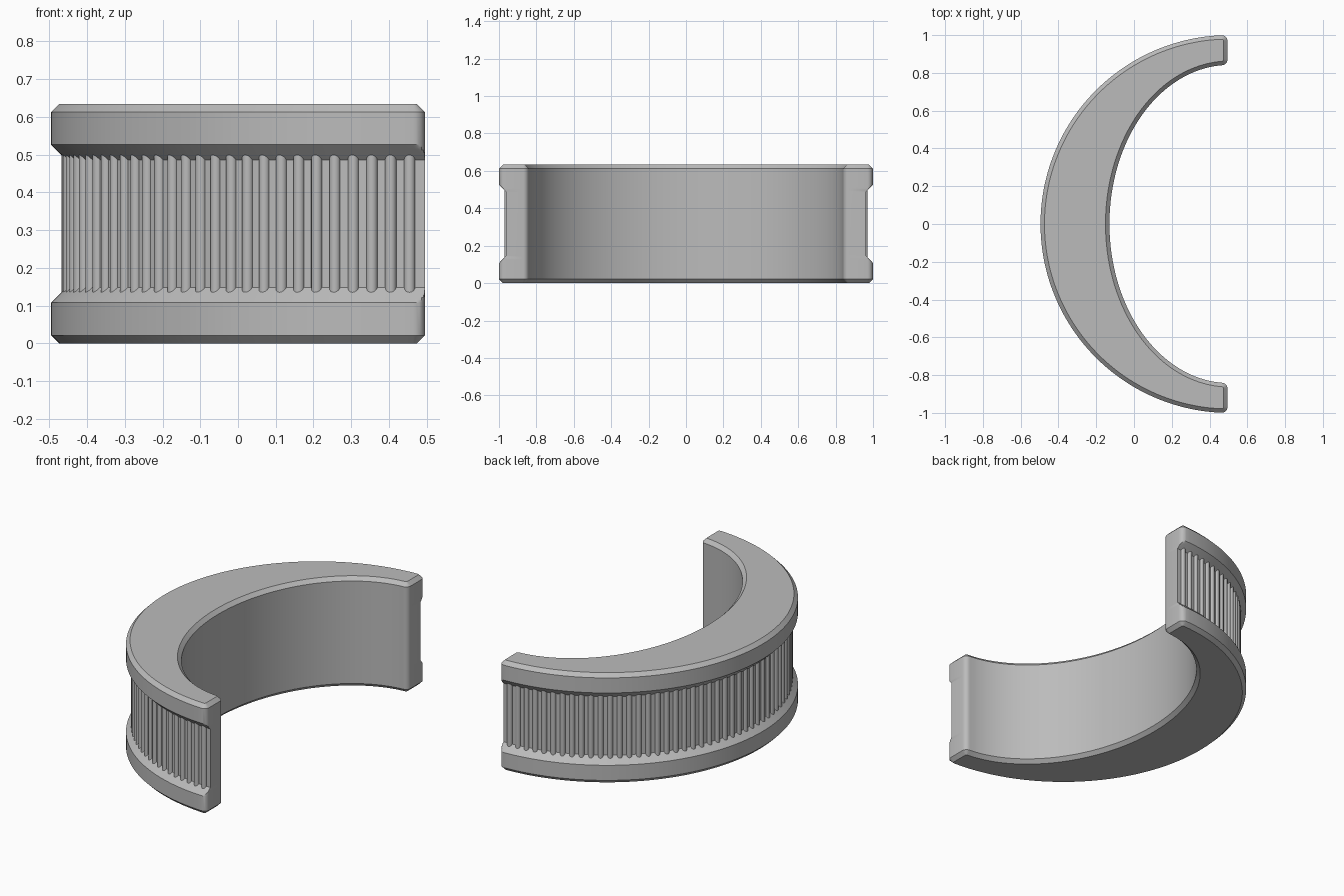
import bpy, bmesh, math
from mathutils import Vector

if "Cube" in bpy.data.objects:
    bpy.data.objects.remove(bpy.data.objects["Cube"])

CX, X_END, H = 0.505, 0.495, 0.634      # arc centre, flat end plane, height
A, B = 0.635, 0.842                     # inner ellipse radii
F, C = 0.03, 0.021                      # corner fillet, edge chamfer
FLOOR, Z_LOW, Z_HIGH = 0.96, 0.108, 0.526   # groove floor radius and its lips

grey = bpy.data.materials.new("grey")
grey.diffuse_color = (0.5, 0.5, 0.5, 1)
grey.use_nodes = True
grey.node_tree.nodes["Principled BSDF"].inputs["Base Color"].default_value = grey.diffuse_color


def finish(name, bm):
    bmesh.ops.recalc_face_normals(bm, faces=bm.faces)
    mesh = bpy.data.meshes.new(name)
    bm.to_mesh(mesh)
    bm.free()
    mesh.materials.append(grey)
    ob = bpy.data.objects.new(name, mesh)
    bpy.context.collection.objects.link(ob)
    bpy.ops.object.select_all(action='DESELECT')
    ob.select_set(True)
    bpy.context.view_layer.objects.active = ob
    bpy.ops.object.shade_smooth_by_angle(angle=math.radians(30))
    return ob


def arc(rx, ry, n):
    """Points on the +y half, from the crown towards the filleted end."""
    last = math.acos((CX - X_END + F) / rx)
    return [Vector((CX - rx * math.cos(last * i / n), ry * math.sin(last * i / n)))
            for i in range(n + 1)]


def fillet(cy, start, n=6):
    return [Vector((X_END - F + F * math.cos(a), cy + F * math.sin(a)))
            for a in (start - math.pi / 2 * i / n for i in range(1, n + 1))]


# Crescent outline, clockwise: outer arc, two rounded corners, inner ellipse, mirrored
outer, inner = arc(1, 1, 60), arc(A, B, 48)
half = outer + fillet(outer[-1].y - F, math.pi / 2)
half += [Vector((X_END, inner[-1].y + F))] + fillet(inner[-1].y + F, 0)[:-1]
half += inner[::-1]
outline = half + [Vector((p.x, -p.y)) for p in half[-2:0:-1]]


def inset(d):
    pts = []
    for i, p in enumerate(outline):
        a, b = outline[i - 1], outline[(i + 1) % len(outline)]
        e1, e2 = (p - a).normalized(), (b - p).normalized()
        n1, n2 = Vector((e1.y, -e1.x)), Vector((e2.y, -e2.x))
        n = (n1 + n2).normalized()
        pts.append(p + n * d / n.dot(n1))
    return pts


def limited(r):
    pts = []
    for p in outline:
        v = p - Vector((CX, 0))
        pts.append(Vector((CX, 0)) + v * min(1, r / v.length))
    return pts


# Body: stacked outlines with chamfered rims and a sloped groove round the outside
depth = 1 - FLOOR
levels = [(0, inset(C)), (C, outline)]
steps = [i / 6 for i in range(7)]
levels += [(Z_LOW + depth * t, limited(1 - depth * t)) for t in steps]
levels += [(Z_HIGH - depth * t, limited(1 - depth * t)) for t in reversed(steps)]
levels += [(H - C, outline), (H, inset(C))]

bm = bmesh.new()
rows = [[bm.verts.new((p.x, p.y, z)) for p in pts] for z, pts in levels]
for lo, hi in zip(rows, rows[1:]):
    for i in range(len(lo)):
        bm.faces.new((lo[i - 1], lo[i], hi[i], hi[i - 1]))
bm.faces.new(rows[0])
bm.faces.new(rows[-1])
finish("crescent_body", bm)

# Ribs: round bars every three degrees, their ends buried in the groove slopes
bm = bmesh.new()
z0, z1 = Z_LOW + 0.018, Z_HIGH - 0.018
for k in range(1, 60):
    a = math.radians(3 * k - 90)
    x, y = CX - 0.958 * math.cos(a), 0.958 * math.sin(a)
    ring = [(x + 0.015 * math.cos(a + math.tau * j / 16),
             y + 0.015 * math.sin(a + math.tau * j / 16)) for j in range(16)]
    low = [bm.verts.new((u, v, z0)) for u, v in ring]
    high = [bm.verts.new((u, v, z1)) for u, v in ring]
    for j in range(16):
        bm.faces.new((low[j - 1], low[j], high[j], high[j - 1]))
    bm.faces.new(low)
    bm.faces.new(high)
finish("grip_ribs", bm)
